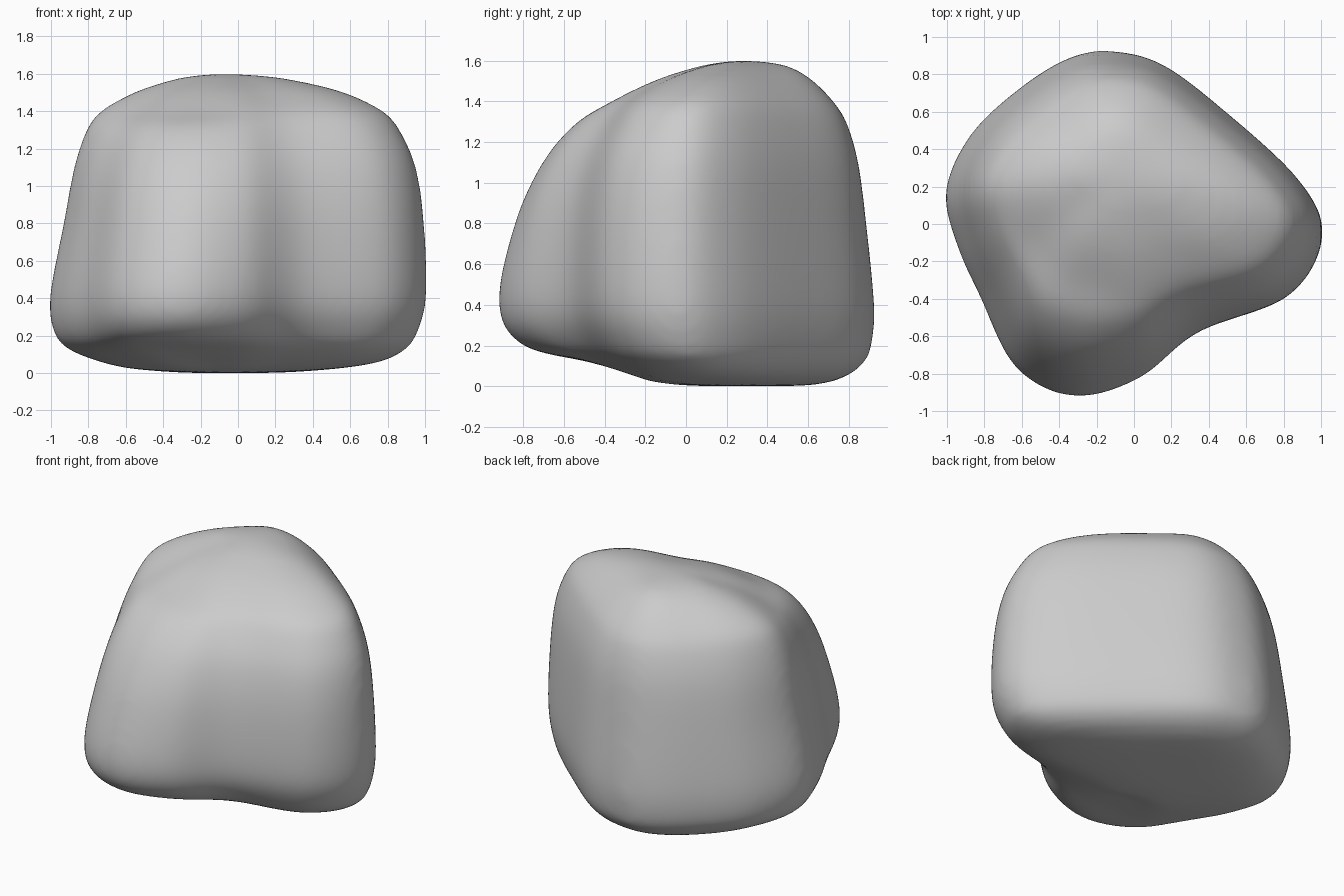
import bpy, bmesh
from mathutils import Vector

if "Cube" in bpy.data.objects:
    bpy.data.objects.remove(bpy.data.objects["Cube"])

AXIS = Vector((-0.08, 0.28))   # every level shrinks towards this vertical axis
SWELL = 1.007                  # makes up for the shrinkage of the final softening

# widest plan outline, anticlockwise from the right corner
OUTLINE = [Vector(p) for p in (
    (1.0, -0.06), (0.87, 0.24), (0.46, 0.62), (0.14, 0.855),
    (-0.13, 0.92), (-0.34, 0.885), (-0.59, 0.735), (-0.86, 0.485),
    (-1.0, 0.18), (-0.94, -0.11), (-0.82, -0.38), (-0.63, -0.76),
    (-0.32, -0.915), (0.03, -0.82), (0.34, -0.575), (0.82, -0.38))]

# height, then outline scale at: right, back-right, back, back-left,
# left, front-left, front lobe, front hollow
LEVELS = [
    (0.004, .29, .45, .50, .40, .25, .24, .22, .30),
    (0.025, .57, .65, .69, .66, .54, .47, .35, .50),
    (0.06, .77, .80, .82, .82, .71, .64, .43, .62),
    (0.12, .89, .91, .93, .92, .88, .83, .63, .77),
    (0.20, .95, .96, .98, .98, .97, .95, .90, .89),
    (0.40, 1.0, 1.0, 1.0, 1.0, 1.0, 1.0, 1.0, .99),
    (0.80, .99, .97, .94, .94, .92, .93, .93, .98),
    (1.10, .95, .92, .88, .87, .86, .85, .815, .91),
    (1.30, .87, .83, .79, .77, .79, .74, .67, .79),
    (1.40, .79, .74, .69, .67, .71, .59, .51, .68),
    (1.50, .60, .56, .54, .51, .52, .40, .35, .47),
    (1.56, .38, .39, .40, .36, .33, .23, .21, .28),
    (1.59, .20, .21, .24, .20, .18, .11, .10, .14)]


def spline(a, b, c, d, t):
    """Catmull-Rom between b and c."""
    return b + (c - a) * (t / 2) + (a * 2 - b * 5 + c * 4 - d) * (t * t / 2) \
        + (b * 3 - a - c * 3 + d) * (t ** 3 / 2)


def around(items, u):
    """Sample a closed loop of values at u in 0..1."""
    n = len(items)
    i = int(u * n)
    return spline(*(items[(i + k) % n] for k in (-1, 0, 1, 2)), u * n - i)


SIDES, STEPS = 96, 5
bottom, top = Vector((*AXIS, 0)), Vector((*AXIS, 1.6))
columns = []
for j in range(SIDES):
    u = j / SIDES
    reach = (around(OUTLINE, u) - AXIS) * SWELL
    keys = [Vector((*(AXIS + reach * around(row[1:], u)), row[0])) for row in LEVELS]
    # reflected end keys keep both poles flat
    before = Vector((*(AXIS * 2 - keys[0].xy), keys[0].z))
    after = Vector((*(AXIS * 2 - keys[-1].xy), keys[-1].z))
    path = [before, bottom] + keys + [top, after]
    columns.append([spline(*path[i - 1:i + 3], s / STEPS)
                    for i in range(1, len(path) - 2) for s in range(STEPS)][1:])

# boulder skin
bm = bmesh.new()
grid = [[bm.verts.new(p) for p in col] for col in columns]
south, north = bm.verts.new(bottom), bm.verts.new(top)
for j in range(SIDES):
    a, b = grid[j], grid[(j + 1) % SIDES]
    bm.faces.new((south, b[0], a[0]))
    bm.faces.new((north, a[-1], b[-1]))
    for k in range(len(a) - 1):
        bm.faces.new((a[k], b[k], b[k + 1], a[k + 1]))
bmesh.ops.recalc_face_normals(bm, faces=bm.faces)

mesh = bpy.data.meshes.new("boulder")
bm.to_mesh(mesh)
bm.free()
boulder = bpy.data.objects.new("boulder", mesh)
bpy.context.collection.objects.link(boulder)

# weathering: even mesh density, then soften ridges and ripples
even = boulder.modifiers.new("even", 'REMESH')
even.mode = 'VOXEL'
even.voxel_size = 0.025
even.use_smooth_shade = True
soften = boulder.modifiers.new("soften", 'SMOOTH')
soften.factor = 0.5
soften.iterations = 30
